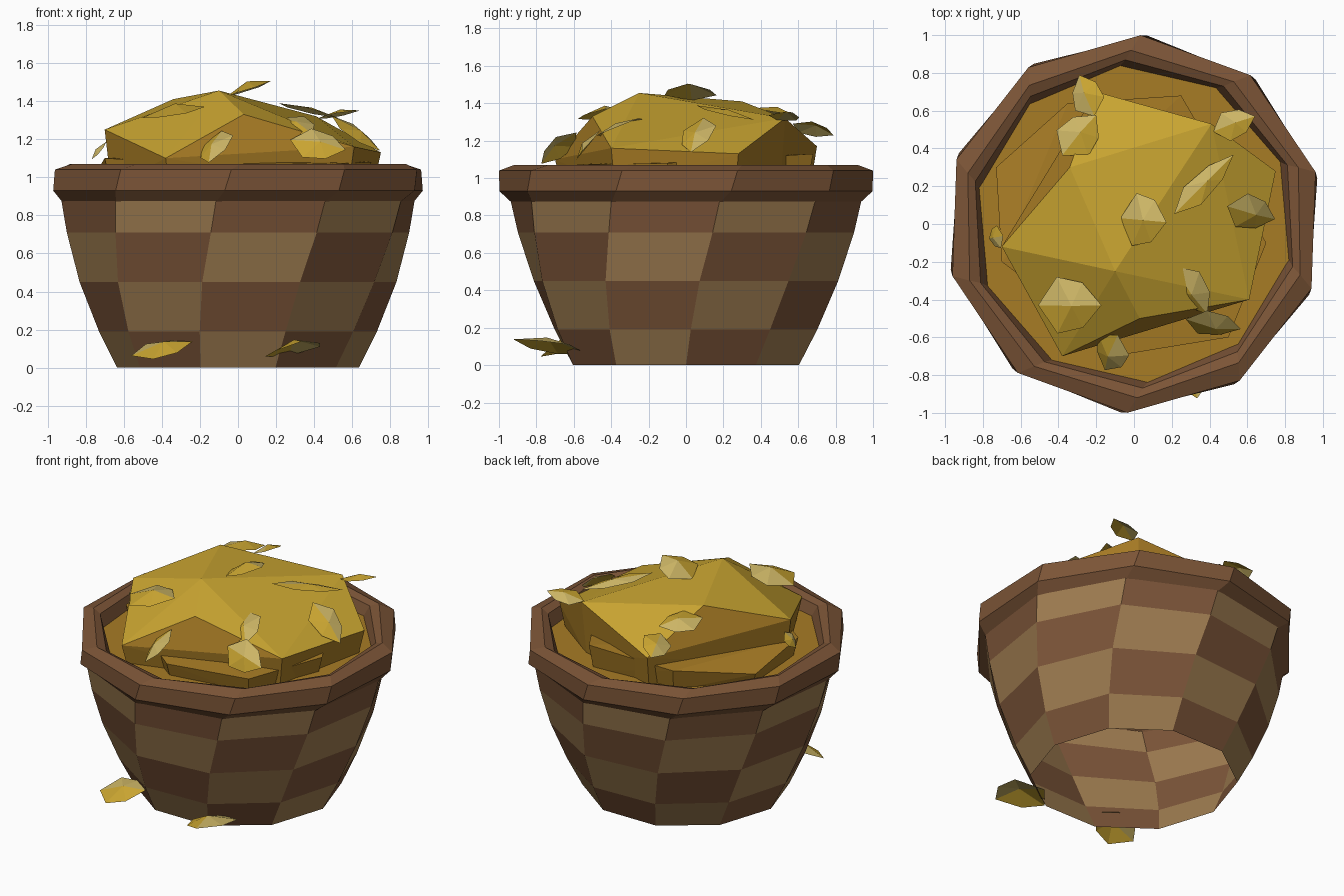
import bpy, bmesh, math
from mathutils import Vector, Euler

cube = bpy.data.objects.get("Cube")
if cube:
    bpy.data.objects.remove(cube, do_unlink=True)

SIDES = 10


def make_material(name, color):
    mat = bpy.data.materials.new(name)
    mat.use_nodes = True
    mat.diffuse_color = (*color, 1)
    mat.node_tree.nodes["Principled BSDF"].inputs["Base Color"].default_value = (*color, 1)
    return mat


light_wicker = make_material("light wicker", (.34, .2, .08))
dark_wicker = make_material("dark wicker", (.2, .09, .04))
rim_brown = make_material("rim brown", (.2, .09, .038))
gold = make_material("gold straw", (.58, .37, .03))
deep_gold = make_material("deep gold straw", (.39, .2, .018))
pale_straw = make_material("pale straw", (.6, .46, .13))


def make_object(name, bm, materials):
    mesh = bpy.data.meshes.new(name)
    bm.to_mesh(mesh)
    bm.free()
    for mat in materials:
        mesh.materials.append(mat)
    obj = bpy.data.objects.new(name, mesh)
    bpy.context.collection.objects.link(obj)
    return obj


def ring(bm, radius, z, twist):
    angles = [math.tau * i / SIDES + math.radians(twist) for i in range(SIDES)]
    return [bm.verts.new((radius * math.cos(a), radius * math.sin(a), z)) for a in angles]


def lathe(name, profile, materials, checker=False):
    """Join twisted decagon rings given as radius, height, twist."""
    bm = bmesh.new()
    rings = [ring(bm, *p) for p in profile]
    for row, (low, high) in enumerate(zip(rings, rings[1:])):
        for i in range(SIDES):
            j = (i + 1) % SIDES
            face = bm.faces.new((low[i], low[j], high[j], high[i]))
            if checker:
                face.material_index = (row + i) % 2
    return make_object(name, bm, materials)


# Open-bottomed woven wall with alternating cells
lathe("basket_wall", [(.635, 0, 0), (.73, .19, 2), (.835, .45, 5), (.91, .71, 9), (.945, .88, 11)],
      [dark_wicker, light_wicker], checker=True)

# Thick rim rolling over to the inside
lathe("basket_rim", [(.94, .87, 11), (1, .93, 14), (1, 1.04, 16), (.92, 1.07, 19),
                     (.87, 1.05, 21), (.84, .97, 23)], [rim_brown])

# Flat straw filling inside the rim
bm = bmesh.new()
bm.faces.new(ring(bm, .845, .975, 23))
make_object("straw_filling", bm, [deep_gold])


def mound(name, points, materials, steep=0):
    """Faceted heap: steep faces take the second material."""
    bm = bmesh.new()
    for x, y, z in points:
        bm.verts.new((x, y, z))
        bm.verts.new((x * .95, y * .95, .95))
    result = bmesh.ops.convex_hull(bm, input=bm.verts)
    loose = [v for v in result["geom_interior"] if isinstance(v, bmesh.types.BMVert)]
    bmesh.ops.delete(bm, geom=loose, context="VERTS")
    bmesh.ops.recalc_face_normals(bm, faces=bm.faces)
    for face in bm.faces:
        face.normal_update()
        face.material_index = int(len(materials) > 1 and face.normal.z < steep)
    return make_object(name, bm, materials)


mound("straw_heap", [(-.1, -.25, 1.455), (-.7, -.12, 1.25), (-.34, .3, 1.41), (-.2, .7, 1.17),
                     (.41, .53, 1.32), (.75, .28, 1.13), (.61, -.4, 1.16), (.03, -.5, 1.33),
                     (-.38, -.7, 1.1)], [gold, deep_gold], steep=.5)
mound("straw_underlayer", [(-.73, .3, 1.05), (-.35, .64, 1.1), (.25, .68, 1.13), (.7, -.1, 1.08),
                           (.5, -.6, 1.07), (-.05, -.69, 1.06), (-.7, -.2, 1.1)], [deep_gold])


def leaf(name, center, turn, length, width):
    """Folded leaf: one gold half and one pale half along the midrib."""
    bm = bmesh.new()
    rot = Euler([math.radians(a) for a in turn]).to_matrix()

    def point(u, v, w):
        return bm.verts.new(rot @ Vector((u * length, v * width, w * width)) + Vector(center))

    tail, tip = point(-.5, 0, 0), point(.5, 0, 0)
    middle = point(.05, 0, .15)
    for index, side in enumerate((-.5, .5)):
        back, front = point(-.2, side, 0), point(.2, side * .8, -.02)
        edge = [tail, back, front, tip]
        for a, b in zip(edge, edge[1:]):
            corners = (a, b, middle) if side < 0 else (b, a, middle)
            bm.faces.new(corners).material_index = index
    make_object(name, bm, [gold, pale_straw])


# Loose leaves: center, roll/pitch/yaw in degrees, length, width
leaves = [
    ((.37, .21, 1.35), (0, 10, 45), .45, .13),
    ((.05, .02, 1.46), (0, -20, -5), .26, .28),
    ((-.34, -.43, 1.34), (5, -10, 0), .34, .3),
    ((.3, -.35, 1.27), (20, 15, -55), .32, .2),
    ((.42, -.53, 1.17), (50, 10, -10), .3, .2),
    ((-.12, -.68, 1.16), (20, 40, -110), .26, .2),
    ((.62, .06, 1.23), (10, 35, -15), .32, .19),
    ((-.29, .47, 1.35), (-10, 5, 50), .28, .22),
    ((-.25, .68, 1.26), (-20, 15, 110), .24, .18),
    ((.53, .53, 1.33), (-10, -10, 20), .24, .16),
    ((-.73, -.07, 1.14), (0, 50, 190), .12, .12),
    ((-.4, -.66, .1), (20, -13, 5), .33, .24),
    ((.3, -.73, .1), (10, -11, -80), .4, .3),
]
for number, data in enumerate(leaves, 1):
    leaf(f"leaf_{number}", *data)
